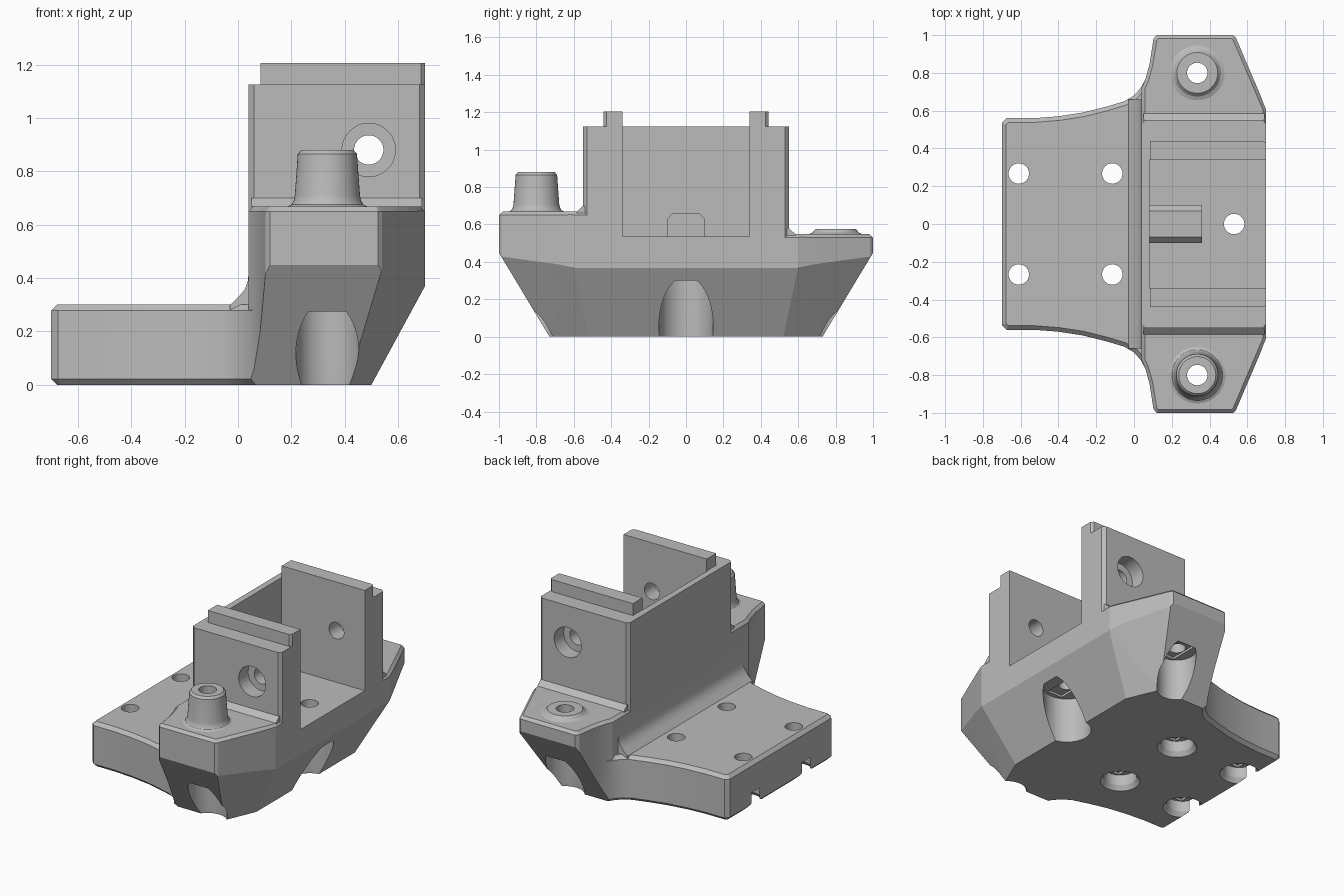
import bpy, bmesh
from mathutils import Vector

if "Cube" in bpy.data.objects:
    bpy.data.objects.remove(bpy.data.objects["Cube"])

grey = bpy.data.materials.new("plain grey")
grey.use_nodes = True
grey.diffuse_color = (0.5, 0.5, 0.5, 1)
grey.node_tree.nodes["Principled BSDF"].inputs["Base Color"].default_value = grey.diffuse_color


def finish(name, bm):
    bmesh.ops.recalc_face_normals(bm, faces=bm.faces)
    mesh = bpy.data.meshes.new(name)
    bm.to_mesh(mesh)
    bm.free()
    mesh.materials.append(grey)
    obj = bpy.data.objects.new(name, mesh)
    bpy.context.collection.objects.link(obj)
    return obj


def loft(name, rings):
    """Closed solid through rings of equal point count."""
    bm = bmesh.new()
    rows = [[bm.verts.new(p) for p in ring] for ring in rings]
    n = len(rows[0])
    for a, b in zip(rows, rows[1:]):
        for i in range(n):
            j = (i + 1) % n
            bm.faces.new((a[i], a[j], b[j], b[i]))
    bm.faces.new(rows[0])
    bm.faces.new(rows[-1])
    return finish(name, bm)


def inset(points, d):
    """Mitred inward offset of a counter-clockwise outline."""
    out = []
    for i, p in enumerate(points):
        p = Vector(p)
        a = (p - Vector(points[i - 1])).normalized()
        b = (Vector(points[(i + 1) % len(points)]) - p).normalized()
        na, nb = Vector((-a.y, a.x)), Vector((-b.y, b.x))
        out.append(p + (na + nb) * d / (1 + na.dot(nb)))
    return out


def prism(name, outline, z0, z1, top=0, bottom=0):
    levels = [(z0, bottom), (z0 + bottom, 0)] if bottom else [(z0, 0)]
    levels += [(z1 - top, 0), (z1, top)] if top else [(z1, 0)]
    return loft(name, [[(p[0], p[1], z) for p in inset(outline, d)] for z, d in levels])


def box(name, x0, x1, y0, y1, z0, z1):
    return prism(name, [(x0, y0), (x1, y0), (x1, y1), (x0, y1)], z0, z1)


def along_y(name, profile, y0, y1):
    return loft(name, [[(x, y, z) for x, z in profile] for y in (y0, y1)])


def turned(name, x, y, profile, axis="z"):
    """Round solid from (radius, position along axis) pairs."""
    from math import cos, sin, tau
    rings = []
    for r, h in profile:
        circle = [(r * cos(tau * i / 48), r * sin(tau * i / 48)) for i in range(48)]
        rings.append([(x + u, y + v, h) if axis == "z" else (x + u, h, y + v) for u, v in circle])
    return loft(name, rings)


def combine(target, other, operation):
    mod = target.modifiers.new("join", "BOOLEAN")
    mod.operation, mod.solver, mod.object = operation, "EXACT", other
    bpy.context.view_layer.objects.active = target
    bpy.ops.object.modifier_apply(modifier=mod.name)
    bpy.data.objects.remove(other)


def mirrored(half):
    """Full counter-clockwise outline from its +y half, ordered +x to -x."""
    return half + [(x, -y) for x, y in reversed(half)]


# Plan: flared plate running into wide ears
ear = [(0.7, 0.61), (0.54, 0.985), (0.525, 1), (0.12, 1), (0.103, 0.98),
       (0.083, 0.85), (0.06, 0.765)]
flare = [(0.035, 0.72), (0, 0.68), (-0.05, 0.65), (-0.15, 0.62), (-0.27, 0.59),
         (-0.4, 0.57), (-0.53, 0.56), (-0.675, 0.56), (-0.7, 0.535)]
body = prism("bracket_body", mirrored(ear + flare), 0, 0.3, top=0.022, bottom=0.022)

# Ears, one taller than the other
ear_outline = ear + [(0.04, 0.72)]
for side, height in ((-1, 0.668), (1, 0.548)):
    outline = [(0.7, -0.2)] + ear_outline + [(0.04, -0.2)]
    if side < 0:
        outline = [(x, -y) for x, y in reversed(outline)]
    combine(body, prism("ear", outline, 0.2, height, top=0.018), "UNION")

# Sloped underside
bm = bmesh.new()
for s in (-1, 1):
    for p in ((-0.8, 0.73, 0), (0.41, 0.73, 0), (0.5, 0.52, 0), (-0.8, 1.001, 0.45),
              (0.545, 1.001, 0.45), (0.701, 0.6, 0.37), (-0.8, 1.001, 0.9),
              (0.545, 1.001, 0.9), (0.701, 0.6, 0.9)):
        bm.verts.new((p[0], p[1] * s, p[2]))
bmesh.ops.convex_hull(bm, input=bm.verts)
combine(body, finish("slopes", bm), "INTERSECT")

# Tower with chamfered corners, rails, and the fillets at its foot
tower = [(0.7, 0.53), (0.68, 0.55), (0.06, 0.55), (0.04, 0.53)]
combine(body, prism("tower", mirrored(tower), 0.4, 1.125), "UNION")
rail = [(0.7, 0.425), (0.685, 0.44), (0.085, 0.44), (0.085, 0.43)]
combine(body, prism("rails", mirrored(rail), 1, 1.205), "UNION")
fillet = [(0.1, 0.25), (-0.03, 0.25), (-0.03, 0.299), (0.005, 0.333), (0.025, 0.357),
          (0.036, 0.385), (0.04, 0.42), (0.1, 0.42)]
combine(body, along_y("wall_fillet", fillet, -0.66, 0.66), "UNION")
for s, z in ((-1, 0.668), (1, 0.548)):
    ring = [(0.5 * s, z - 0.02), (0.585 * s, z - 0.02), (0.585 * s, z),
            (0.55 * s, z + 0.032), (0.5 * s, z + 0.032)]
    combine(body, loft("foot", [[(x, y, h) for y, h in ring] for x in (0.05, 0.69)]), "UNION")

# Bosses
tall_boss = [(0.15, 0.6), (0.15, 0.668), (0.135, 0.675), (0.126, 0.69), (0.122, 0.71),
             (0.111, 0.865), (0.098, 0.88)]
short_boss = [(0.145, 0.5), (0.145, 0.548), (0.125, 0.556), (0.108, 0.575)]
combine(body, turned("tall_boss", 0.335, -0.8, tall_boss), "UNION")
combine(body, turned("short_boss", 0.335, 0.8, short_boss), "UNION")

# Open cavity
combine(body, box("cavity", 0.082, 0.9, -0.34, 0.34, 0.535, 1.5), "DIFFERENCE")


def screw_hole(x, y, top, radius, flare):
    """Through hole with a wide pocket from below and a bridging slot."""
    pocket = [(flare, -0.05), (flare, 0), (radius, 0.03), (radius, top)]
    combine(body, turned("pocket", x, y, pocket), "DIFFERENCE")
    half = radius * 0.8
    combine(body, box("slot", x - 0.055, x + 0.055, y - half, y + half, top - 0.01, top + 0.015),
            "DIFFERENCE")
    combine(body, turned("hole", x, y, [(0.054, top - 0.02), (0.054, 1.3)]), "DIFFERENCE")


for s in (-1, 1):
    screw_hole(0.335, 0.8 * s, 0.275, 0.118, 0.12)
    for x in (-0.61, -0.115):
        screw_hole(x, 0.267 * s, 0.1, 0.1, 0.12)
    side_hole = [(0.1, 0.7 * s), (0.1, 0.45 * s), (0.055, 0.449 * s), (0.055, 0.2 * s)]
    combine(body, turned("side_hole", 0.49, 0.88, side_hole, "y"), "DIFFERENCE")
screw_hole(0.53, 0, 0.3, 0.145, 0.146)

# Key block on the cavity floor
key_ring = [(-0.1, 0.53), (0.1, 0.53), (0.1, 0.63), (0.07, 0.662), (-0.07, 0.662), (-0.1, 0.63)]
key = loft("cavity_key", [[(x, y, z) for y, z in key_ring] for x in (0.075, 0.36)])

# Smooth round surfaces, keep crisp edges
bpy.ops.object.select_all(action="DESELECT")
for obj in (body, key):
    obj.select_set(True)
bpy.context.view_layer.objects.active = body
bpy.ops.object.shade_smooth_by_angle(angle=0.35)
